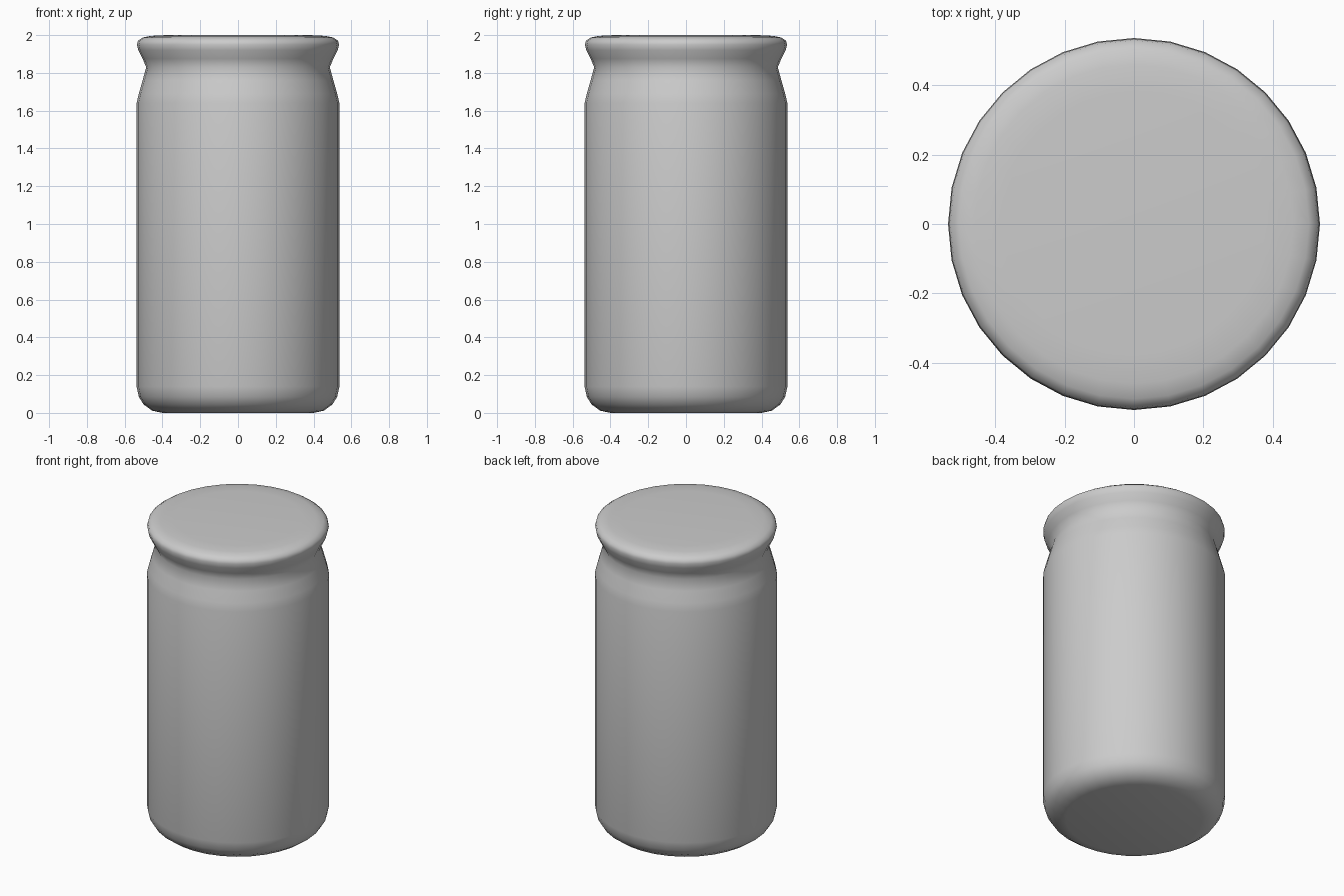
import bpy, bmesh, math

if "Cube" in bpy.data.objects:
    bpy.data.objects.remove(bpy.data.objects["Cube"])

SIDES = 32

grey = bpy.data.materials.new("plain grey")
grey.diffuse_color = (0.6, 0.6, 0.6, 1)
grey.use_nodes = True
grey.node_tree.nodes["Principled BSDF"].inputs["Base Color"].default_value = grey.diffuse_color


def lathe(name, profile):
    """Spin a (radius, height) profile about z; close both ends with flat caps."""
    bm = bmesh.new()
    rings = []
    for r, z in profile:
        rings.append([bm.verts.new((r * math.cos(2 * math.pi * i / SIDES),
                                    r * math.sin(2 * math.pi * i / SIDES), z))
                      for i in range(SIDES)])
    for low, high in zip(rings, rings[1:]):
        for i in range(SIDES):
            j = (i + 1) % SIDES
            bm.faces.new((low[i], low[j], high[j], high[i]))
    bm.faces.new(rings[0][::-1])
    bm.faces.new(rings[-1])
    mesh = bpy.data.meshes.new(name)
    bm.to_mesh(mesh)
    bm.free()
    mesh.materials.append(grey)
    obj = bpy.data.objects.new(name, mesh)
    bpy.context.collection.objects.link(obj)
    bpy.ops.object.select_all(action='DESELECT')
    obj.select_set(True)
    bpy.context.view_layer.objects.active = obj
    bpy.ops.object.shade_smooth_by_angle(angle=math.radians(50))
    return obj


# Jar: rounded foot, straight wall, sloping shoulder, narrow neck, flared
# rim and flat closed top in one continuous skin
lathe("jar", [
    (0.40, 0.0), (0.455, 0.012), (0.50, 0.045), (0.525, 0.085), (0.537, 0.14),
    (0.537, 1.64), (0.525, 1.69), (0.505, 1.76), (0.486, 1.83),
    (0.505, 1.875), (0.528, 1.92), (0.535, 1.95), (0.53, 1.97),
    (0.505, 1.987), (0.46, 1.996), (0.38, 2.0),
])
